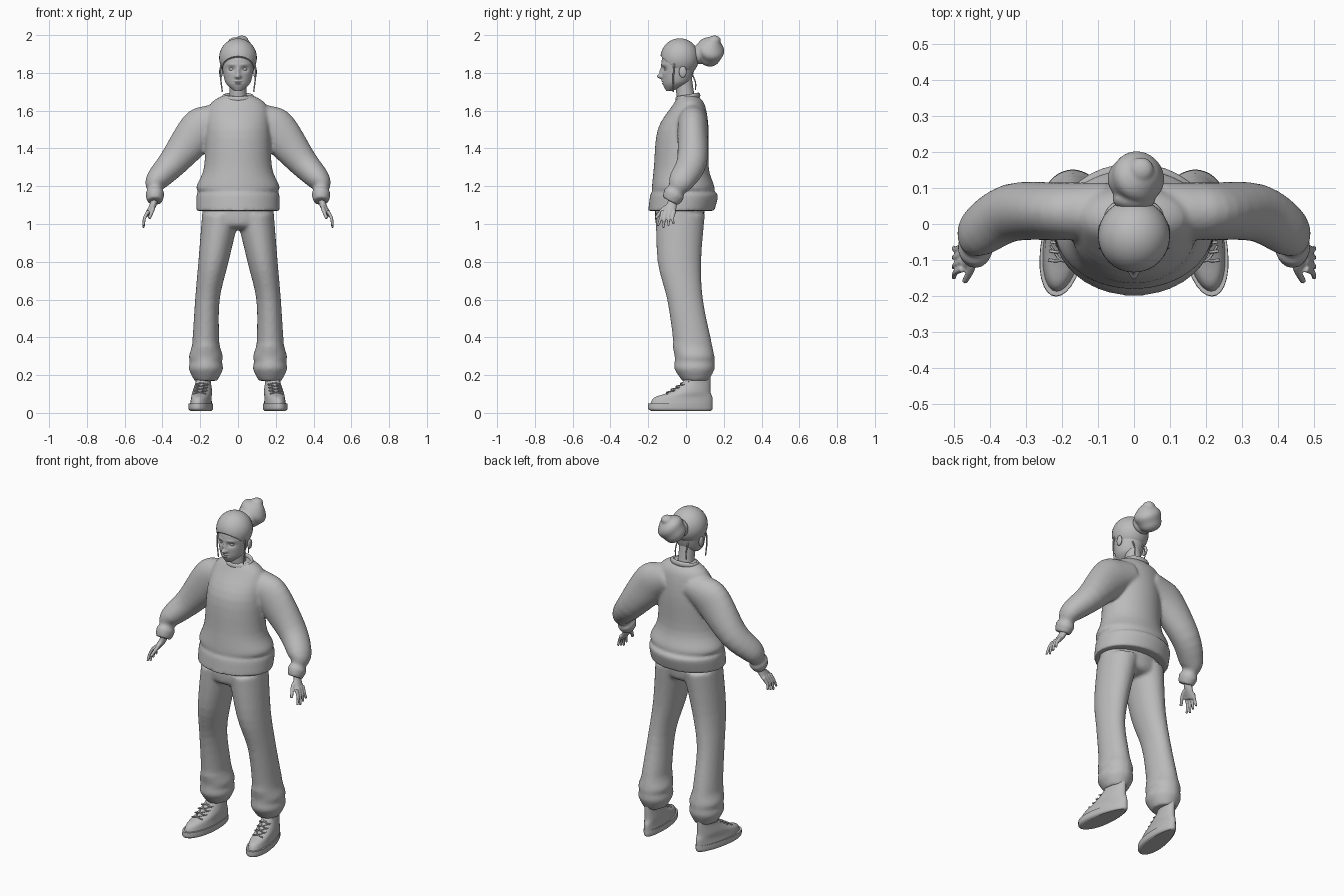
import bpy, bmesh
from math import sin, cos, tau, exp
from mathutils import Vector, Matrix

cube = bpy.data.objects.get("Cube")
if cube:
    bpy.data.objects.remove(cube)

TONE = (.5, .5, .5, 1)
grey = bpy.data.materials.new("plain grey")
grey.use_nodes = True
grey.diffuse_color = TONE
grey.node_tree.nodes["Principled BSDF"].inputs["Base Color"].default_value = TONE


def spline(keys, steps):
    """Smooth interpolation through tuples of (x, y, z, radius_u, radius_v)."""
    rows = []
    last = len(keys) - 1
    for i in range(last):
        before, start, end, after = (keys[min(max(j, 0), last)] for j in range(i - 1, i + 3))
        for k in range(steps):
            t = k / steps
            ease = t * t * (3 - 2 * t)
            rows.append([b + (c - b) * ease
                         + t * (1 - t) * ((1 - t) * (c - a) - t * (d - b)) / 2
                         for a, b, c, d in zip(before, start, end, after)])
    return rows + [list(keys[-1])]


def loft(bm, keys, side=1, flat=False, segments=32, steps=4, taper=0):
    """Skin ellipses along a path; flat keeps every ring horizontal."""
    rows = spline(keys, steps)
    rings = []
    for i, (x, y, z, radius_u, radius_v) in enumerate(rows):
        along = Vector((0, 0, 1))
        if not flat:
            following = Vector(rows[min(i + 1, len(rows) - 1)][:3])
            along = (following - Vector(rows[max(i - 1, 0)][:3])).normalized()
        v = Vector((0, 1, 0))
        v = (v - along * v.dot(along)).normalized()
        u = v.cross(along)
        ring = []
        for k in range(segments):
            c, s = cos(tau * k / segments), sin(tau * k / segments)
            p = Vector((x, y, z)) + u * radius_u * c * (1 - taper * s) + v * radius_v * s
            ring.append(bm.verts.new((p.x * side, p.y, p.z)))
        rings.append(ring)
    for lower, upper in zip(rings, rings[1:]):
        for k in range(segments):
            n = (k + 1) % segments
            bm.faces.new((lower[k], lower[n], upper[n], upper[k]))
    bm.faces.new(rings[0])
    bm.faces.new(rings[-1])


def stack(bm, rows, centre=lambda z: 0, **options):
    """Loft horizontal sections given as (height, half width, front, back)."""
    keys = [(centre(z), (front + back) / 2, z, half, (back - front) / 2)
            for z, half, front, back in rows]
    loft(bm, keys, flat=True, **options)


def tube(bm, points, radius, **options):
    """Loft round sections that thin toward the last point."""
    count = len(points)
    loft(bm, [(*p, radius * (1 - i / count / 2), radius * (1 - i / count / 2))
              for i, p in enumerate(points)], segments=12, **options)


def ball(bm, centre, size):
    matrix = Matrix.Translation(centre) @ Matrix.Diagonal((*size, 1))
    return bmesh.ops.create_uvsphere(bm, u_segments=32, v_segments=20,
                                     radius=1, matrix=matrix)["verts"]


def finish(name, bm, voxel=0, mirror=False):
    """Make the object; a voxel size fuses overlapping shells softly."""
    bmesh.ops.recalc_face_normals(bm, faces=bm.faces)
    mesh = bpy.data.meshes.new(name)
    bm.to_mesh(mesh)
    bm.free()
    mesh.materials.append(grey)
    for face in mesh.polygons:
        face.use_smooth = len(face.vertices) < 5
    thing = bpy.data.objects.new(name, mesh)
    bpy.context.collection.objects.link(thing)
    if voxel:
        fuse = thing.modifiers.new("fuse", "REMESH")
        fuse.mode = "VOXEL"
        fuse.voxel_size = voxel
        fuse.use_smooth_shade = True
        soften = thing.modifiers.new("soften", "SMOOTH")
        soften.iterations = 4
    if mirror:
        thing.modifiers.new("mirror", "MIRROR")


# Sweater: body with hem band, puffed sleeves and cuffs
bm = bmesh.new()
stack(bm, [(1.07, .22, -.2, .15), (1.15, .22, -.19, .17), (1.17, .21, -.18, .15),
           (1.2, .22, -.18, .15), (1.3, .18, -.17, .12), (1.5, .17, -.15, .12),
           (1.63, .15, -.07, .1), (1.68, .08, -.04, .06)], segments=48)
sleeve = [(.07, 1.56, .08), (.15, 1.53, .1), (.21, 1.49, .11), (.34, 1.33, .08),
          (.43, 1.23, .06), (.44, 1.18, .04), (.44, 1.16, .05), (.44, 1.12, .04)]
for side in (1, -1):
    loft(bm, [(x, min(.035, .55 * z - .7), z, r, min(.08, r * 1.15)) for x, z, r in sleeve],
         side=side)
finish("sweater", bm, voxel=.009)

# Ribbed neckband
bm = bmesh.new()
band = []
for i in range(48):
    c, s = cos(tau * i / 48), sin(tau * i / 48)
    section = [(.01 * cos(tau * j / 12), .016 * sin(tau * j / 12)) for j in range(12)]
    band.append([bm.verts.new(((.075 + out) * c, .01 + (.056 + out) * s, 1.67 + .01 * s + up))
                 for out, up in section])
for i, ring in enumerate(band):
    beside = band[(i + 1) % len(band)]
    for j in range(len(ring)):
        m = (j + 1) % len(ring)
        bm.faces.new((ring[j], beside[j], beside[m], ring[m]))
finish("neckband", bm)

# Trousers: hips and two gathered legs fused together
bm = bmesh.new()
stack(bm, [(1.14, .19, -.16, .1), (1, .18, -.16, .09), (.97, .1, -.1, .04)])
for side in (1, -1):
    stack(bm, [(1.05, .1, -.16, .1), (.8, .08, -.15, .08), (.6, .065, -.1, .09),
               (.4, .07, -.07, .13), (.35, .075, -.07, .14), (.3, .09, -.06, .15),
               (.27, .085, -.06, .15), (.23, .09, -.06, .15), (.17, .06, -.02, .12)],
          centre=lambda z: .17 - .16 * max(0, z - .55), side=side)
finish("trousers", bm, voxel=.01)


# Shoes: sole, upper and laces, with toes turned outward
def finish_shoe(name, bm):
    for vert in bm.verts:
        vert.co.x += .19 - .13 * vert.co.y
    finish(name, bm, mirror=True)


bm = bmesh.new()
stack(bm, [(.01, .05, -.18, .13), (.02, .06, -.2, .14), (.05, .06, -.2, .14)], taper=.17)
finish_shoe("shoe_sole", bm)
bm = bmesh.new()
stack(bm, [(.04, .055, -.19, .14), (.08, .05, -.17, .14), (.11, .05, -.09, .13),
           (.16, .04, -.02, .13), (.2, .04, 0, .13)], taper=.13)
finish_shoe("shoe_upper", bm)
bm = bmesh.new()
for k in range(4):
    y, z = .025 * k - .1, .016 * k + .11
    for side in (1, -1):
        tube(bm, [(side * across * .034, y + .02 + across * .02 - .02 * (across == 0),
                   z + across * .008) for across in (-1, 0, 1)], .004)
finish_shoe("shoe_laces", bm)

# Hands: palm, four fingers and a thumb
bm = bmesh.new()
loft(bm, [(.44, -.065, 1.15, .02, .026), (.45, -.075, 1.1, .018, .027),
          (.48, -.095, 1.05, .012, .037)])
for i in range(4):
    y = .021 * i - .124
    drop = .01 * abs(i - 1)
    tube(bm, [(.475, y, 1.07), (.495, y - .01, 1.03), (.5, y - .025 + .007 * i, .98 + drop)], .01)
tube(bm, [(.45, -.08, 1.1), (.45, -.12, 1.08), (.47, -.16, 1.03)], .013)
finish("hand", bm, voxel=.004, mirror=True)

# Head: the face is shaped by soft bumps as (push, x, z, width, height)
EYE_X, EYE_Z, NOSE_Z, MOUTH_Z = .034, 1.82, 1.78, 1.75
features = [(.013, EYE_X, EYE_Z, .02, .013), (-.004, EYE_X, EYE_Z + .024, .025, .007),
            (-.025, 0, NOSE_Z, .012, .012), (-.012, 0, NOSE_Z + .025, .01, .022),
            (-.007, .012, NOSE_Z, .007, .007), (-.006, 0, MOUTH_Z + .006, .02, .005),
            (-.006, 0, MOUTH_Z - .006, .017, .005), (.004, 0, MOUTH_Z, .024, .003)]
bm = bmesh.new()
stack(bm, [(1.705, .02, -.105, -.07), (1.735, .056, -.12, 0), (1.77, .073, -.125, .03),
           (1.85, .086, -.13, .05), (1.9, .084, -.12, .05), (1.94, .05, -.1, .02)],
      segments=96, steps=14)
for vert in bm.verts:
    x, y, z = vert.co
    if y < -.06:
        vert.co.y += sum(push * exp(-((abs(x) - fx) / wide) ** 2 - ((z - fz) / tall) ** 2)
                         for push, fx, fz, wide, tall in features)
finish("head", bm)

bm = bmesh.new()
stack(bm, [(1.63, .06, -.04, .06), (1.68, .045, -.05, .045), (1.78, .045, -.06, .03)])
finish("neck", bm)

bm = bmesh.new()
ball(bm, (EYE_X, -.101, EYE_Z), (.014, .014, .012))
finish("eye", bm, mirror=True)

bm = bmesh.new()
ball(bm, (.09, -.017, 1.805), (.01, .02, .03))
finish("ear", bm, mirror=True)

# Swept-back hair: a cap cut along the hairline
bm = bmesh.new()
ball(bm, (0, -.033, 1.88), (.1, .102, .103))
cut = bmesh.ops.bisect_plane(bm, geom=bm.verts[:] + bm.edges[:] + bm.faces[:], clear_inner=True,
                             plane_co=(0, -.13, 1.885), plane_no=(0, .65, .76))
rim = [e for e in cut["geom_cut"] if isinstance(e, bmesh.types.BMEdge)]
bmesh.ops.edgeloop_fill(bm, edges=rim)
finish("hair_cap", bm)

# Twisted bun, its top lobe and its gathered base
bm = bmesh.new()
middle = Vector((.006, .128, 1.915))
for vert in ball(bm, middle, (.077, .071, .078)):
    offset = vert.co - middle
    twist = sin(offset.dot(Vector((45, 20, 60))))
    vert.co = middle + offset * (1 + .05 * twist)
ball(bm, (.02, .15, 1.972), (.035, .035, .026))
ball(bm, (0, .07, 1.9), (.06, .035, .055))
finish("hair_bun", bm, voxel=.006)

# Loose strands beside the face and at the nape
bm = bmesh.new()
tube(bm, [(.085, -.06, 1.86), (.094, -.066, 1.8), (.083, -.068, 1.7)], .005)
tube(bm, [(.035, .03, 1.8), (.036, .05, 1.75), (.034, .05, 1.71)], .004)
finish("hair_strand", bm, mirror=True)
